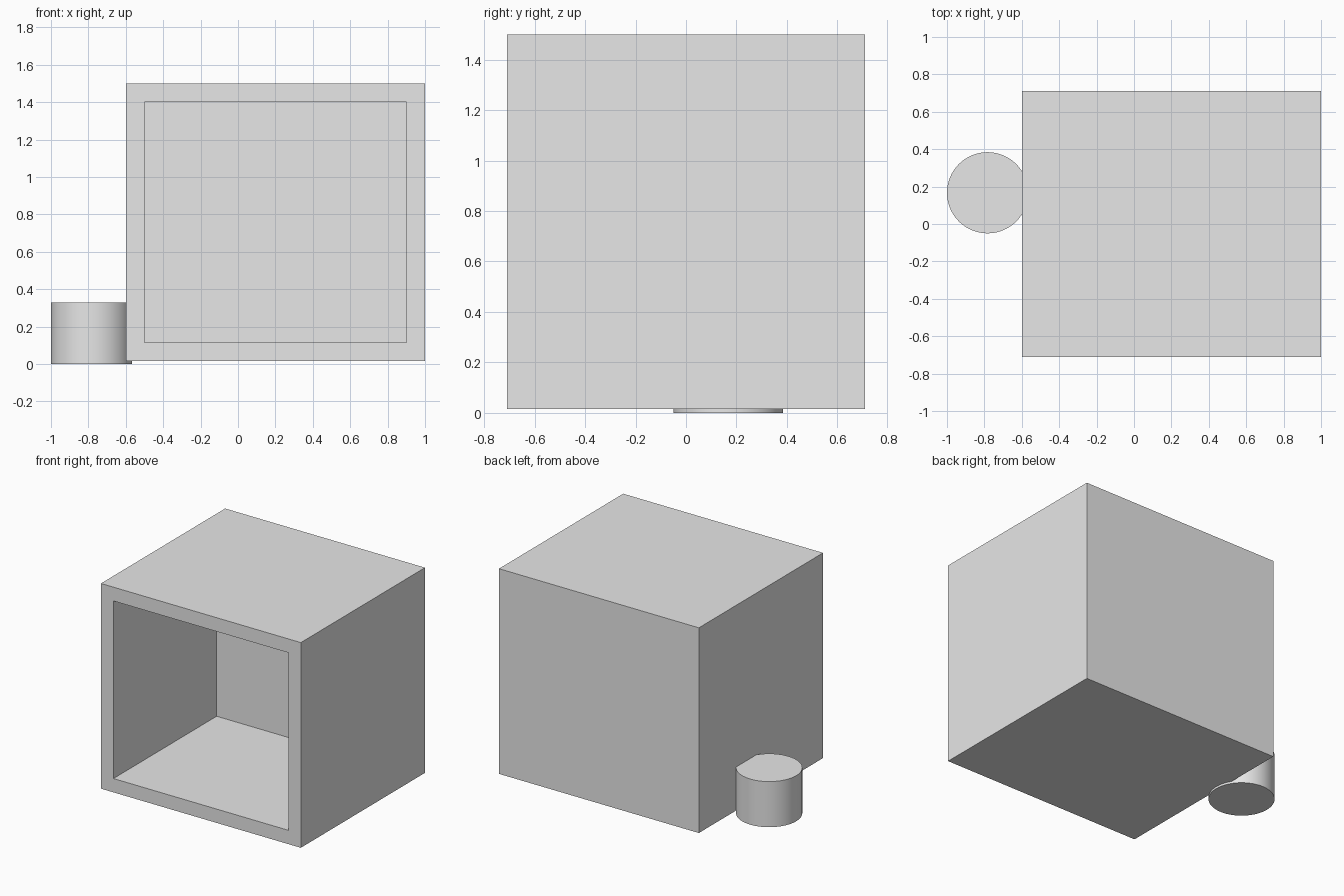
import bpy, bmesh, math
from mathutils import Matrix, Vector

cube = bpy.data.objects.get("Cube")
if cube:
    bpy.data.objects.remove(cube, do_unlink=True)

grey = bpy.data.materials.new("plain grey")
grey.use_nodes = True
COLOUR = (0.8, 0.8, 0.8, 1)
grey.diffuse_color = COLOUR
grey.node_tree.nodes["Principled BSDF"].inputs["Base Color"].default_value = COLOUR


def add_object(name, bm):
    mesh = bpy.data.meshes.new(name)
    bm.to_mesh(mesh)
    bm.free()
    mesh.materials.append(grey)
    obj = bpy.data.objects.new(name, mesh)
    bpy.context.collection.objects.link(obj)
    return obj


# Open-fronted cabinet: a box whose front is inset and pushed inwards
low, high = Vector((-0.6, -0.71, 0.015)), Vector((1, 0.71, 1.5))
size, centre = high - low, (low + high) / 2
wall, depth = 0.1, 1.18
bm = bmesh.new()
bmesh.ops.create_cube(bm, size=1, matrix=Matrix.Translation(centre) @ Matrix.Diagonal((*size, 1)))
bm.normal_update()
front = min(bm.faces, key=lambda f: f.calc_center_median().y)
bmesh.ops.inset_region(bm, faces=[front], thickness=wall, use_even_offset=True)
pushed = bmesh.ops.extrude_face_region(bm, geom=[front])["geom"]
bmesh.ops.translate(bm, vec=(0, depth, 0), verts=[v for v in pushed if isinstance(v, bmesh.types.BMVert)])
if front.is_valid:
    bmesh.ops.delete(bm, geom=[front], context='FACES_ONLY')
bmesh.ops.recalc_face_normals(bm, faces=bm.faces)
add_object("open_cabinet", bm)

# Round stool partly sunk into the side wall
radius, height = 0.217, 0.33
bm = bmesh.new()
bmesh.ops.create_cone(bm, cap_ends=True, segments=64, radius1=radius, radius2=radius, depth=height,
                      matrix=Matrix.Translation((-0.783, 0.167, height / 2)))
stool = add_object("round_stool", bm)
bpy.ops.object.select_all(action='DESELECT')
stool.select_set(True)
bpy.context.view_layer.objects.active = stool
bpy.ops.object.shade_smooth_by_angle(angle=math.radians(30))
